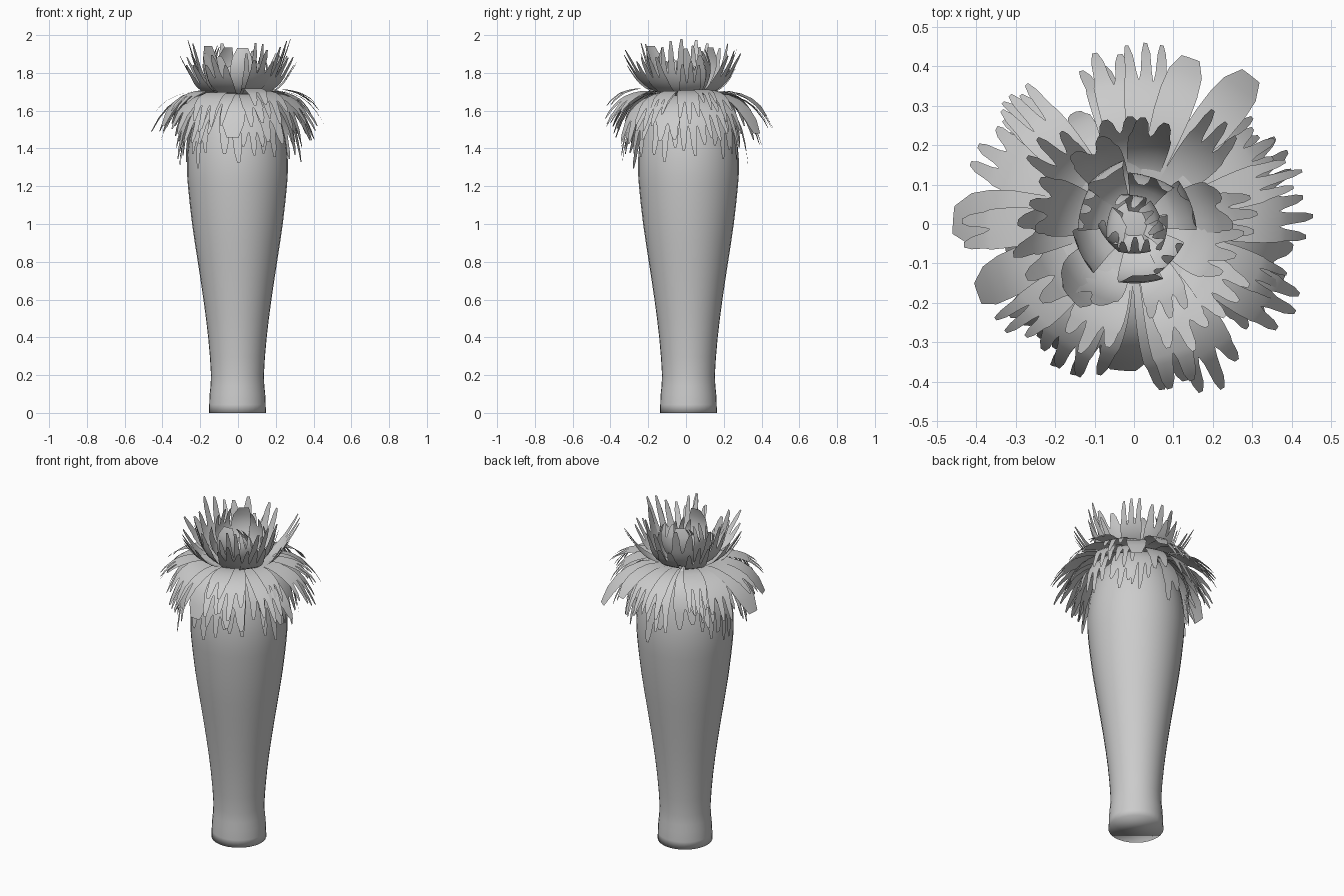
import bpy, bmesh, math, random
from mathutils import Vector

random.seed(11)
cube = bpy.data.objects.get("Cube")
if cube:
    bpy.data.objects.remove(cube, do_unlink=True)

grey = bpy.data.materials.new("plain grey")
grey.use_nodes = True
COLOUR = (0.6, 0.6, 0.6, 1)
grey.diffuse_color = COLOUR
grey.node_tree.nodes["Principled BSDF"].inputs["Base Color"].default_value = COLOUR


def finish(bm, name, sharp, location=(0, 0, 0)):
    mesh = bpy.data.meshes.new(name)
    bm.to_mesh(mesh)
    bm.free()
    mesh.materials.append(grey)
    obj = bpy.data.objects.new(name, mesh)
    obj.location = location
    bpy.context.collection.objects.link(obj)
    bpy.ops.object.select_all(action='DESELECT')
    obj.select_set(True)
    bpy.context.view_layer.objects.active = obj
    bpy.ops.object.shade_smooth_by_angle(angle=math.radians(sharp))


def spline(points, t):
    """Smooth point on a path, t from 0 to 1."""
    n = len(points) - 1
    i = min(int(t * n), n - 1)
    f = t * n - i
    p = [Vector(points[min(max(k, 0), n)]) for k in (i - 1, i, i + 1, i + 2)]
    return p[1] + 0.5 * f * (p[2] - p[0] + f * (2 * p[0] - 5 * p[1] + 4 * p[2] - p[3]
                             + f * (3 * (p[1] - p[2]) + p[3] - p[0])))


# Body: tapered stem turned around the vertical axis, softly shaded over its foot
def make_body():
    profile = [(0.151, 0), (0.147, 0.1), (0.14, 0.2), (0.155, 0.4), (0.18, 0.6), (0.21, 0.8),
               (0.24, 1.0), (0.262, 1.2), (0.267, 1.3), (0.262, 1.4), (0.238, 1.52),
               (0.19, 1.61), (0.11, 1.67), (0.03, 1.69)]
    bm = bmesh.new()
    sides, rows = 32, []
    for k in range(27):
        r, z = spline(profile, k / 26)
        rows.append([bm.verts.new((r * math.cos(a), r * math.sin(a), z))
                     for a in (math.tau * s / sides for s in range(sides))])
    for low, high in zip(rows, rows[1:]):
        for s in range(sides):
            q = (s + 1) % sides
            bm.faces.new((low[s], low[q], high[q], high[s]))
    bm.faces.new(rows[0][::-1])
    bm.faces.new(rows[-1])
    finish(bm, "body", 120, (-0.003, 0.013, 0))


# Petal: curved sheet that splits into pointed, splayed fingers, or ends in a blunt oval
def add_petal(bm, path, angle, width, fingers, cup, split, twist):
    out = Vector((math.cos(angle), math.sin(angle), 0))
    side = Vector((-out.y, out.x, 0))

    def vert(u, v):
        r, z = spline(path, v)
        w = u * width / 2
        return bm.verts.new(out * (r - cup * w * w) + side * (w + twist * v * v)
                            + Vector((0, 0, z)))

    def skin(rows):
        for a, b in zip(rows, rows[1:]):
            for k in range(len(a) - 1):
                bm.faces.new((a[k], a[k + 1], b[k + 1], b[k]))

    cols = fingers * 2 if fingers else 6
    us = [2 * c / cols - 1 for c in range(cols + 1)]
    end = split if fingers else 0.97
    rows = []
    for k in range(7):
        v = end * k / 6
        swell = 0.35 + 0.65 * math.sin(min(v / 0.6, 1) * math.pi / 2)
        if not fingers and v > 0.65:
            swell *= math.sqrt(1 - 0.75 * ((v - 0.65) / 0.32) ** 2)
        rows.append([vert(u * swell, v) for u in us])
    skin(rows)
    for f in range(fingers):
        mid = us[2 * f + 1]
        outer = f in (0, fingers - 1)
        tip = random.uniform(0.8, 0.96) if outer else random.uniform(0.92, 1.0)
        splay = random.uniform(1.0, 1.35)
        strip = [rows[-1][2 * f:2 * f + 3]]
        for s, narrow in ((0.2, 0.78), (0.7, 0.6), (1.0, 0.25)):
            v = split + (tip - split) * s
            centre = mid * (1 + (splay - 1) * s)
            strip.append([vert(centre + d * narrow / fingers, v) for d in (-1, 0, 1)])
        skin(strip)


def make_layer(name, path, count, width, start, cup, split=0.66, vary=0.04, plain=0.15):
    bm = bmesh.new()
    n = len(path) - 1
    for k in range(count):
        angle = start + math.tau * (k + random.uniform(-0.3, 0.3)) / count
        dr, dz = random.uniform(-vary, vary), random.uniform(-vary, vary)
        bent = [(r + dr * i / n, z + dz * i / n) for i, (r, z) in enumerate(path)]
        fingers = 0 if random.random() < plain else random.choice((2, 3, 3))
        add_petal(bm, bent, angle, width * random.uniform(0.8, 1.15), fingers, cup,
                  split + random.uniform(-0.06, 0.06), random.uniform(-0.04, 0.04))
    finish(bm, name, 40)


make_body()

# Drooping skirt, from the lowest layer upward
make_layer("low_skirt_petals", [(0.08, 1.67), (0.2, 1.65), (0.28, 1.56), (0.315, 1.44),
           (0.33, 1.31)], 13, 0.13, 0.1, 1.2, 0.66, 0.03, 0)
make_layer("middle_skirt_petals", [(0.08, 1.68), (0.2, 1.68), (0.3, 1.62), (0.36, 1.53),
           (0.4, 1.42)], 13, 0.13, 0.3, 1.0, 0.64, 0.04, 0.08)
make_layer("upper_skirt_petals", [(0.08, 1.68), (0.2, 1.7), (0.31, 1.67), (0.39, 1.6),
           (0.445, 1.5)], 14, 0.13, 0.0, 0.8, 0.62)
make_layer("top_skirt_petals", [(0.08, 1.68), (0.2, 1.71), (0.3, 1.7), (0.385, 1.66),
           (0.445, 1.59)], 7, 0.11, 0.4, 0.8, 0.6, 0.03)

# Upright cup
make_layer("outer_cup_petals", [(0.07, 1.68), (0.16, 1.695), (0.23, 1.74), (0.28, 1.81),
           (0.325, 1.89)], 9, 0.13, 0.25, 1.5, 0.58)
make_layer("inner_cup_petals", [(0.06, 1.68), (0.13, 1.695), (0.19, 1.76), (0.225, 1.86),
           (0.255, 1.97)], 8, 0.13, 0.5, 2.0, 0.6, 0.028, 0.25)

# Loose bud in the middle
make_layer("bud_petals", [(0.04, 1.68), (0.1, 1.71), (0.135, 1.78), (0.14, 1.85),
           (0.115, 1.92)], 7, 0.12, 0.2, 2.0, 0.62, 0.03, 0.3)
make_layer("heart_petals", [(0.02, 1.68), (0.055, 1.71), (0.075, 1.76), (0.06, 1.81),
           (0.03, 1.84)], 6, 0.08, 0.6, 3.0, 0.64, 0.02, 0.3)
